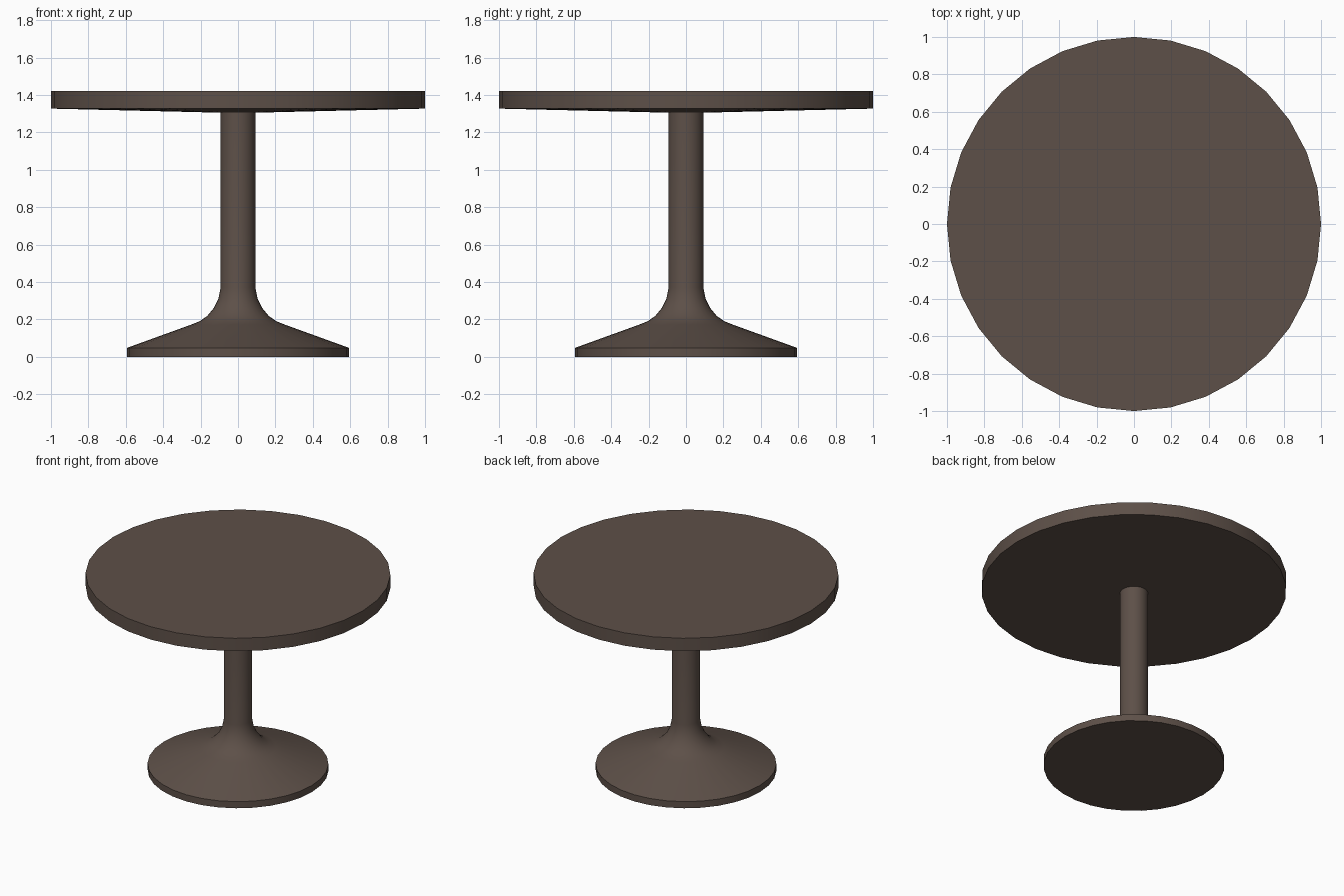
import bpy, bmesh, math

if "Cube" in bpy.data.objects:
    bpy.data.objects.remove(bpy.data.objects["Cube"])

SIDES = 32

wood = bpy.data.materials.new("dark_wood")
wood.diffuse_color = (0.11, 0.08, 0.065, 1)
wood.use_nodes = True
wood.node_tree.nodes["Principled BSDF"].inputs["Base Color"].default_value = wood.diffuse_color


def lathe(name, profile):
    """Turn a (radius, z) profile, bottom to top, into a closed solid."""
    bm = bmesh.new()
    rings = []
    for r, z in profile:
        rings.append([bm.verts.new((r * math.cos(2 * math.pi * i / SIDES),
                                    r * math.sin(2 * math.pi * i / SIDES), z))
                      for i in range(SIDES)])
    for low, high in zip(rings, rings[1:]):
        for i in range(SIDES):
            j = (i + 1) % SIDES
            bm.faces.new((low[i], low[j], high[j], high[i]))
    bm.faces.new(rings[0][::-1])
    bm.faces.new(rings[-1])
    mesh = bpy.data.meshes.new(name)
    bm.to_mesh(mesh)
    bm.free()
    mesh.materials.append(wood)
    obj = bpy.data.objects.new(name, mesh)
    bpy.context.collection.objects.link(obj)
    bpy.ops.object.select_all(action='DESELECT')
    obj.select_set(True)
    bpy.context.view_layer.objects.active = obj
    bpy.ops.object.shade_smooth_by_angle(angle=math.radians(30))
    return obj


# Round top with a slightly dished underside
lathe("table_top", [(0.09, 1.305), (1.0, 1.327), (1.0, 1.42)])

# Pedestal: rimmed foot, sloping cone, curved flare and straight column
lathe("pedestal", [(0.593, 0), (0.593, 0.048), (0.25, 0.172), (0.205, 0.19),
                   (0.165, 0.218), (0.13, 0.26), (0.105, 0.31),
                   (0.093, 0.37), (0.093, 1.31)])
